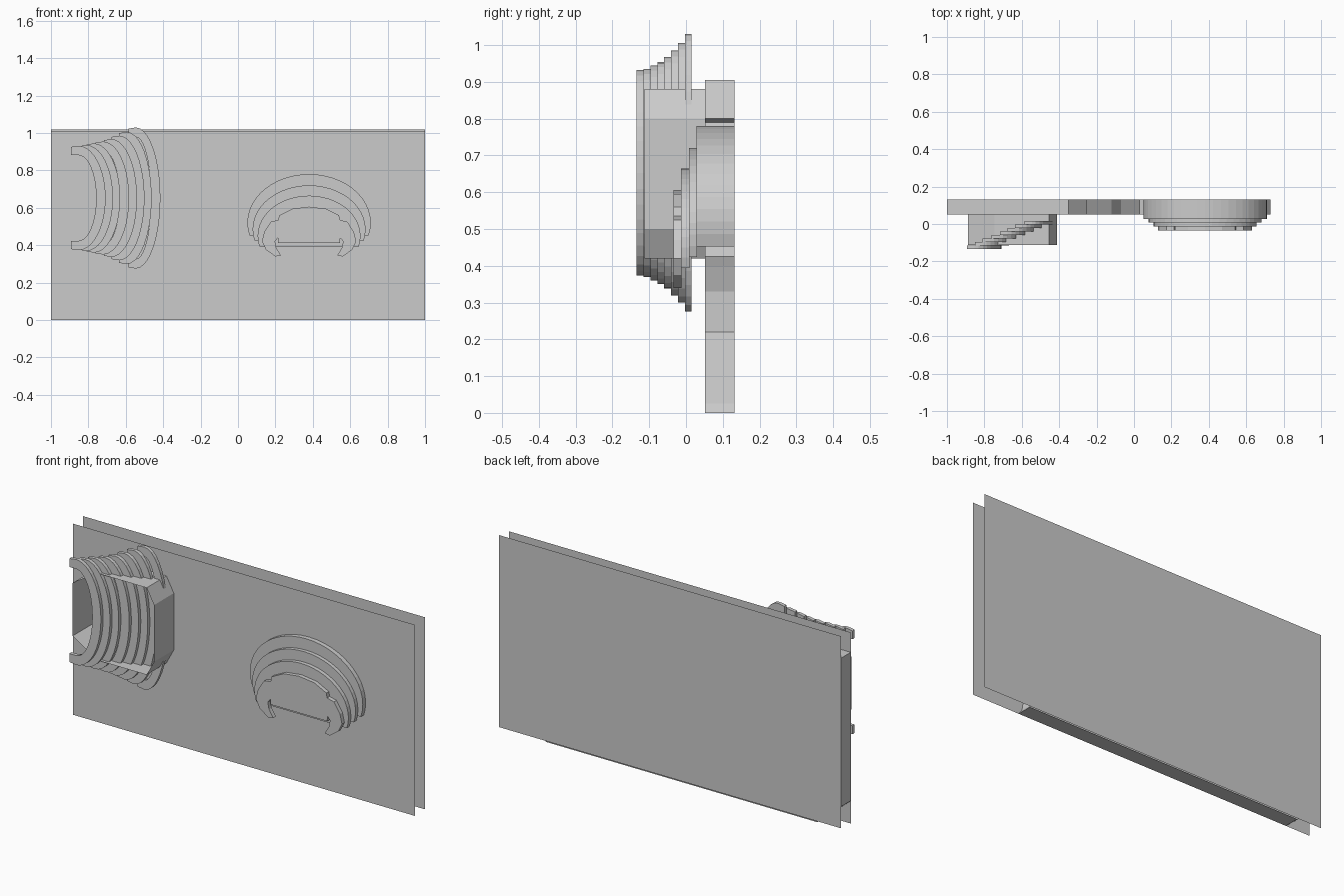
import bpy, bmesh
from math import sin, cos, radians

if "Cube" in bpy.data.objects:
    bpy.data.objects.remove(bpy.data.objects["Cube"])


def prism(name, pts, y0, y1, caps=True):
    """Extrude an (x, z) outline from y0 to y1, with or without end caps."""
    bm = bmesh.new()
    a = [bm.verts.new((x, y0, z)) for x, z in pts]
    b = [bm.verts.new((x, y1, z)) for x, z in pts]
    n = len(pts)
    for i in range(n):
        j = (i + 1) % n
        bm.faces.new((a[i], a[j], b[j], b[i]))
    if caps:
        bm.faces.new(a[::-1])
        bm.faces.new(b)
    bmesh.ops.recalc_face_normals(bm, faces=bm.faces)
    me = bpy.data.meshes.new(name)
    bm.to_mesh(me)
    bm.free()
    ob = bpy.data.objects.new(name, me)
    bpy.context.collection.objects.link(ob)
    return ob


def sheet(name, y, z0, z1):
    me = bpy.data.meshes.new(name)
    me.from_pydata([(-1, y, z0), (1, y, z0), (1, y, z1), (-1, y, z1)], [], [(0, 1, 2, 3)])
    bpy.context.collection.objects.link(bpy.data.objects.new(name, me))


def arc(cx, cz, rx, rz, a0, a1, n=20):
    """Ellipse points, angle measured from the top, clockwise."""
    return [(cx + rx * sin(radians(a0 + (a1 - a0) * i / n)),
             cz + rz * cos(radians(a0 + (a1 - a0) * i / n))) for i in range(n + 1)]


# Two thin ground sheets
sheet("front_sheet", 0.052, 0.0, 1.01)
sheet("back_sheet", 0.132, 0.005, 1.02)

# Site contour wall hidden between the sheets
contour = [(-1, .12), (-.86, 0), (.73, 0), (.71, .025), (.68, .22), (.5, .33),
           (.2, .40), (.03, .425), (-.07, .52), (-.12, .65), (-.27, .79),
           (-.25, .80), (-.35, .905), (-1, .905)]
prism("contour_wall", contour, .052, .132, caps=False)

# Left theatre: eight stepped curved tiers
ZC = .6525
rights = [-.708, -.668, -.63, -.582, -.54, -.50, -.462, -.415]
halves = [.279, .283, .292, .302, .315, .333, .353, .377]
for i, (xr, h) in enumerate(zip(rights, halves)):
    rx = .145 - .002 * i
    cx = xr - rx
    left, w = cx - .04, .05
    outer = arc(cx, ZC, rx, h, 0, 180)
    inner = arc(cx, ZC, rx - w, h - w, 180, 0)
    pts = ([(left, ZC + h - .006)] + outer + [(left, ZC - h + .006)]
           + [(left, ZC - h + w)] + inner + [(left, ZC + h - w)])
    y = -.134 + i * .0187
    prism(f"left_tier_{i + 1}", pts, y, y + .0187)

# Upright wall crossing the left tiers
half = [(-.888, .79), (-.745, .88), (-.455, .88), (-.412, .80)]
wall = half + [(x, 2 * .65 - z) for x, z in reversed(half)]
prism("left_stage_wall", wall, -.113, .052, caps=False)

# Right theatre: three stepped fan-shaped tiers, the lowest reaching the back sheet
CX = .38
tiers = [(.275, .45, .215, -.013, .010, .42), (.302, .485, .235, .008, .030, .435),
         (.33, .52, .26, .028, .132, .45)]
for i, (rx, zc, rz, y0, y1, zb) in enumerate(tiers):
    pts = arc(CX, zc, rx, rz, -105, 105, 28)
    prism(f"right_tier_{i + 2}", pts, y0, y1)

# Right theatre: front tier with two curved arms
side = [(.23, .345), (.20, .34), (.15, .375), (.128, .42), (.14, .47),
        (.175, .525), (.215, .535), (.22, .56), (.29, .595)]
inner = [(.215, .412), (.213, .44), (.198, .42), (.205, .385)]
left = inner + side
pts = left + [(CX, .606)] + [(2 * CX - x, z) for x, z in reversed(left)]
prism("right_tier_1", pts, -.034, -.012)
